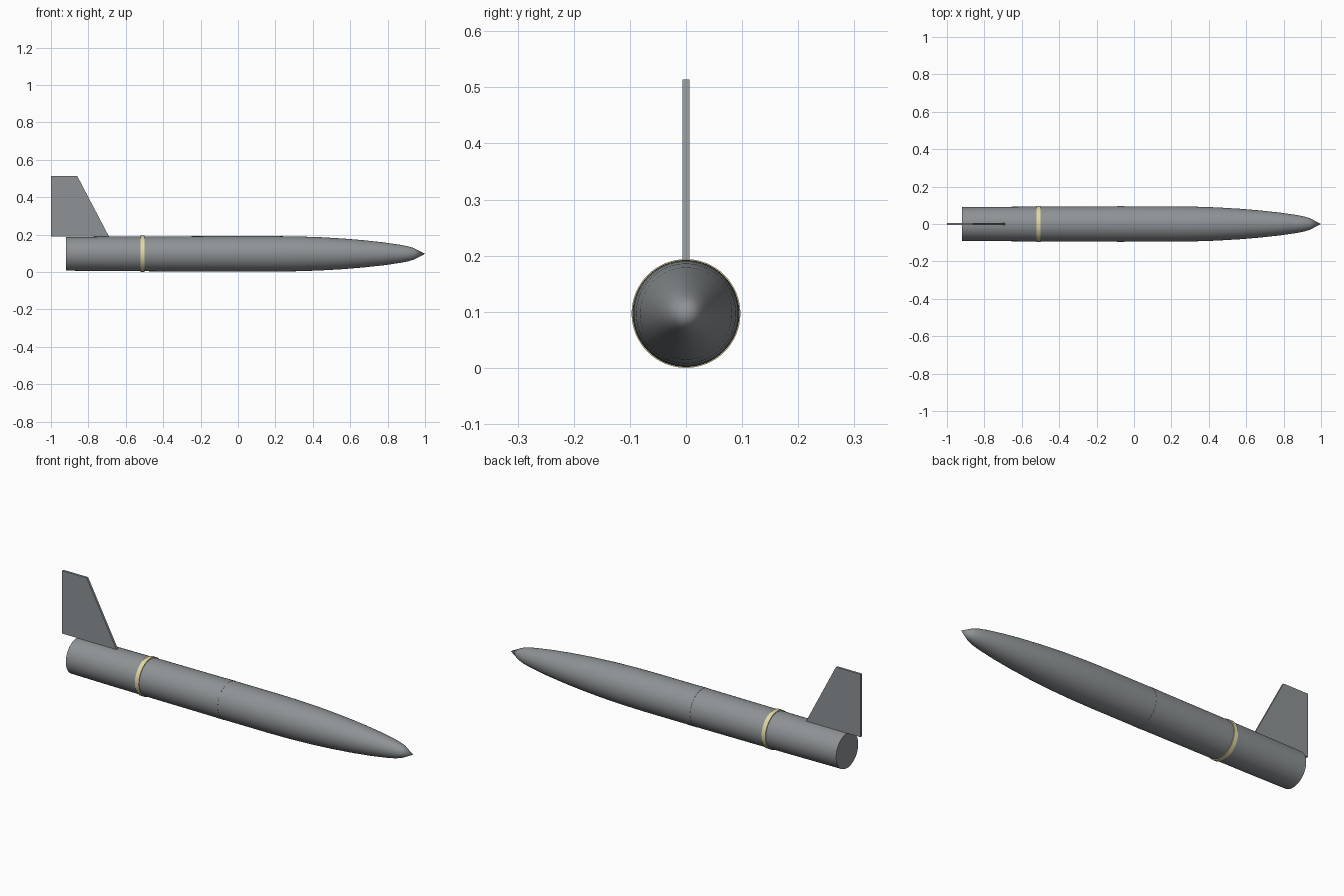
import bpy, bmesh, math

if "Cube" in bpy.data.objects:
    bpy.data.objects.remove(bpy.data.objects["Cube"])

AXIS_Z = 0.097


def material(name, rgb):
    m = bpy.data.materials.new(name)
    m.diffuse_color = (*rgb, 1)
    m.use_nodes = True
    m.node_tree.nodes["Principled BSDF"].inputs["Base Color"].default_value = m.diffuse_color
    return m


GREY = material("hull grey", (0.27, 0.29, 0.30))
CREAM = material("band cream", (0.76, 0.69, 0.38))


def finish(bm, name, mat, smooth=False):
    bmesh.ops.recalc_face_normals(bm, faces=bm.faces)
    me = bpy.data.meshes.new(name)
    bm.to_mesh(me)
    bm.free()
    me.materials.append(mat)
    ob = bpy.data.objects.new(name, me)
    bpy.context.collection.objects.link(ob)
    if smooth:
        bpy.ops.object.select_all(action='DESELECT')
        ob.select_set(True)
        bpy.context.view_layer.objects.active = ob
        bpy.ops.object.shade_smooth_by_angle(angle=math.radians(35))
    return ob


def lathe(name, profile, mat, sides=64, closed=False):
    """Revolve (x, radius) points around the long axis."""
    bm = bmesh.new()
    vs = [bm.verts.new((x, 0, AXIS_Z + r)) for x, r in profile]
    es = [bm.edges.new(p) for p in zip(vs, vs[1:])]
    if closed:
        es.append(bm.edges.new((vs[-1], vs[0])))
    bmesh.ops.spin(bm, geom=vs + es, cent=(0, 0, AXIS_Z), axis=(1, 0, 0),
                   angle=math.tau, steps=sides)
    bmesh.ops.remove_doubles(bm, verts=bm.verts, dist=1e-5)
    return finish(bm, name, mat, True)


def band(name, x, half, inner, outer, mat):
    lathe(name, [(x - half, inner), (x - half, outer),
                 (x + half, outer), (x + half, inner)], mat, closed=True)


# Hull: flat tail, slim taper, rounded nose with a short conical tip
lathe("hull", [(-0.92, 0), (-0.92, 0.09), (-0.7, 0.092), (-0.4, 0.0935),
               (-0.1, 0.0945), (0.2, 0.0945), (0.32, 0.093), (0.44, 0.089),
               (0.56, 0.082), (0.68, 0.072), (0.78, 0.061), (0.87, 0.048),
               (0.91, 0.040), (0.94, 0.031), (1.0, 0)], GREY)

# Raised bands around the hull
band("cream_band", -0.51, 0.011, 0.085, 0.097, CREAM)
band("middle_band", -0.07, 0.02, 0.085, 0.0953, GREY)

# Upright tail fin, a swept plate
bm = bmesh.new()
T = 0.006
outline = [(-1, 0.19), (-0.69, 0.19), (-0.86, 0.514), (-1, 0.514)]
face = bm.faces.new([bm.verts.new((x, -T, z)) for x, z in outline])
ext = bmesh.ops.extrude_face_region(bm, geom=[face])
bmesh.ops.translate(bm, vec=(0, 2 * T, 0),
                    verts=[g for g in ext["geom"] if isinstance(g, bmesh.types.BMVert)])
finish(bm, "tail_fin", GREY)
